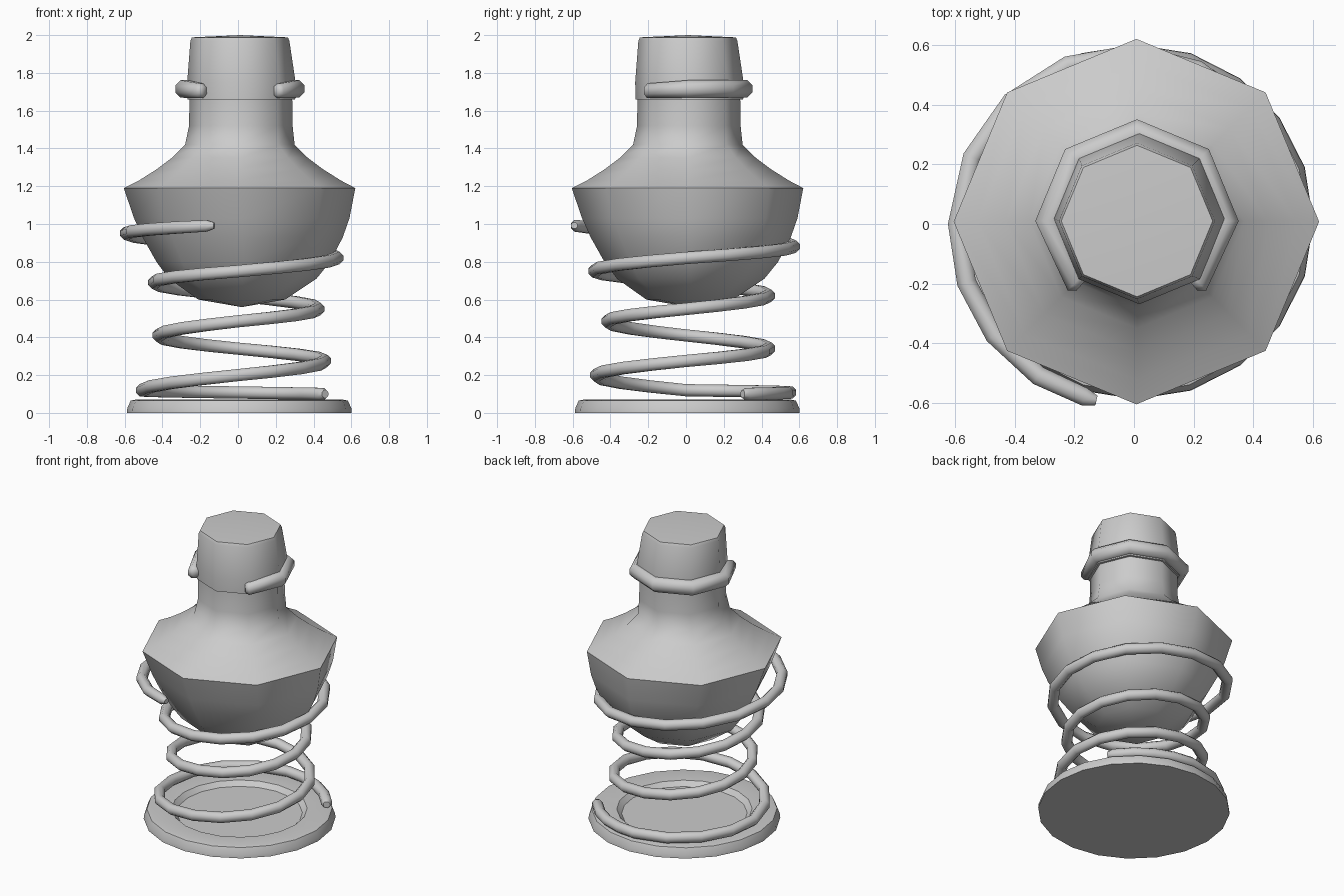
import bpy, bmesh
from math import sin, cos, pi, radians

if "Cube" in bpy.data.objects:
    bpy.data.objects.remove(bpy.data.objects["Cube"])


def finish(bm, name, angle):
    bmesh.ops.recalc_face_normals(bm, faces=bm.faces)
    mesh = bpy.data.meshes.new(name)
    bm.to_mesh(mesh)
    bm.free()
    ob = bpy.data.objects.new(name, mesh)
    bpy.context.collection.objects.link(ob)
    bpy.ops.object.select_all(action='DESELECT')
    ob.select_set(True)
    bpy.context.view_layer.objects.active = ob
    bpy.ops.object.shade_smooth_by_angle(angle=radians(angle))
    return ob


def skin(bm, rings):
    n = len(rings[0])
    for a, b in zip(rings, rings[1:]):
        for i in range(n):
            j = (i + 1) % n
            bm.faces.new((a[i], a[j], b[j], b[i]))


def cap(bm, ring, point):
    c = bm.verts.new(point)
    for i in range(len(ring)):
        bm.faces.new((ring[i], ring[(i + 1) % len(ring)], c))


def lathe(name, profile, sides, bottom, top, angle):
    """Profile rows: radius, height, shared x/y shift of that ring."""
    bm = bmesh.new()
    rings = [[bm.verts.new((s + r * cos(2 * pi * i / sides),
                            s + r * sin(2 * pi * i / sides), z))
              for i in range(sides)] for r, z, s in profile]
    skin(bm, rings)
    cap(bm, rings[0], (profile[0][2], profile[0][2], bottom))
    cap(bm, rings[-1], (profile[-1][2], profile[-1][2], top))
    return finish(bm, name, angle)


def coil(name, path, sides, center):
    """Tube along rows of: angle in degrees, radius, height, tube radius."""
    bm = bmesh.new()
    rings, mids = [], []
    for deg, r, z, t in path:
        a = radians(deg)
        ring = []
        for k in range(sides):
            b = 2 * pi * (k + 0.5) / sides
            q = r + t * cos(b)
            ring.append(bm.verts.new((center + q * cos(a), center + q * sin(a),
                                      z + t * sin(b))))
        rings.append(ring)
        mids.append((center + r * cos(a), center + r * sin(a), z))
    skin(bm, rings)
    cap(bm, rings[0], mids[0])
    cap(bm, rings[-1], mids[-1])
    return finish(bm, name, 60)


# base plate with a shallow recess
lathe("base_plate", [(0.595, 0, 0.007), (0.593, 0.025, 0.007), (0.575, 0.065, 0.007),
                     (0.55, 0.07, 0.007), (0.42, 0.065, 0.007),
                     (0.39, 0.035, 0.007)], 20, 0, 0.035, 40)

# eight-sided body: rounded bowl, sharp shoulder, narrow neck
lathe("body", [(0.23, 0.6, 0.02), (0.39, 0.71, 0.025), (0.46, 0.8, 0.028),
               (0.53, 0.93, 0.025), (0.57, 1.03, 0.02), (0.613, 1.19, 0.008),
               (0.535, 1.23, 0.01), (0.44, 1.29, 0.01), (0.36, 1.35, 0.01),
               (0.29, 1.42, 0.01), (0.274, 1.52, 0.015), (0.272, 1.67, 0.015)],
      8, 0.56, 1.67, 50)

# tapered cap
lathe("cap", [(0.285, 1.66, 0.018), (0.287, 1.75, 0.018), (0.262, 1.97, 0.01),
              (0.254, 1.988, 0.01)], 8, 1.66, 2.0, 50)

# open clip ring around the neck
clip = [(-49, 0.285, 1.705, 0.025), (-45, 0.29, 1.705, 0.042)]
clip += [(d, 0.295, 1.715, 0.05) for d in range(0, 181, 45)]
clip += [(225, 0.29, 1.705, 0.042), (229, 0.285, 1.705, 0.025)]
coil("clip_ring", clip, 8, 0.01)

# coil spring: angle, radius, height at quarter turns
keys = [(36, 0.55, 0.10), (90, 0.55, 0.108), (180, 0.507, 0.12), (270, 0.475, 0.2),
        (360, 0.46, 0.275), (450, 0.44, 0.34), (540, 0.42, 0.41), (630, 0.415, 0.485),
        (720, 0.425, 0.55), (810, 0.438, 0.62), (900, 0.443, 0.69), (990, 0.485, 0.75),
        (1080, 0.525, 0.82), (1170, 0.57, 0.88), (1260, 0.592, 0.95), (1337, 0.605, 0.992)]
spring = [(33, 0.55, 0.10, 0.022)]
for (a0, r0, z0), (a1, r1, z1) in zip(keys, keys[1:]):
    for k in range(4):
        f = k / 4
        spring.append((a0 + (a1 - a0) * f, r0 + (r1 - r0) * f, z0 + (z1 - z0) * f, 0.035))
spring += [(1334, 0.603, 0.99, 0.033), (1338, 0.605, 0.992, 0.018)]
coil("spring", spring, 8, 0.0)
